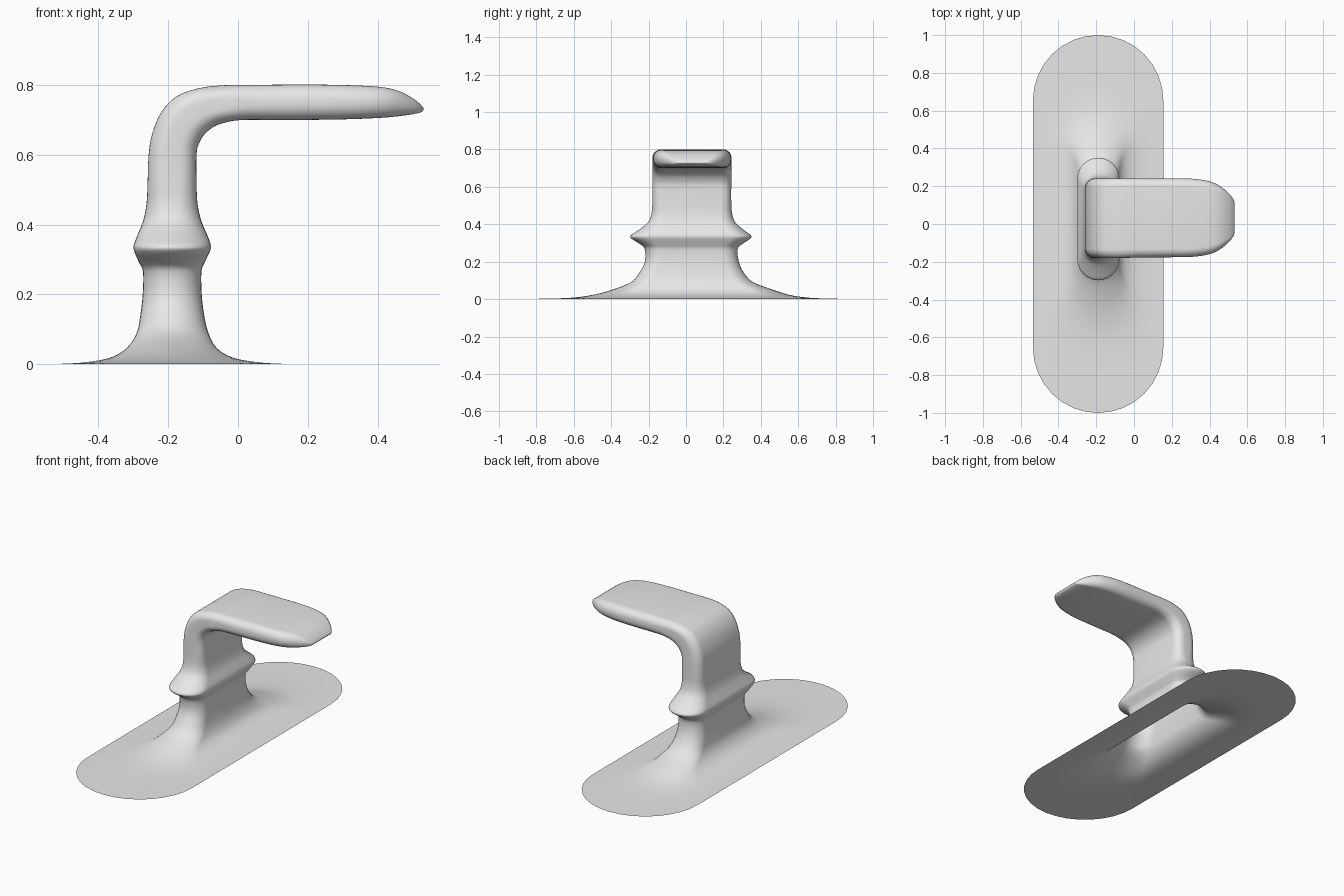
import bpy, bmesh, math
from mathutils import Vector

grey = bpy.data.materials.new("satin_grey")
grey.diffuse_color = (0.8, 0.8, 0.8, 1)

# Sections: left/top point (x, z), right/bottom point (x, z), y min, y max, corner radius
base_and_neck = [  # x min, x max, z, y min, y max, radius
    (-.535, .155, 0, -1, 1, .345), (-.45, .07, .004, -.68, .72, .26),
    (-.37, -.01, .017, -.53, .58, .18), (-.32, -.06, .045, -.41, .48, .13),
    (-.29, -.085, .09, -.295, .36, .1), (-.28, -.097, .14, -.25, .31, .09),
    (-.273, -.104, .2, -.22, .282, .082), (-.272, -.105, .265, -.22, .276, .08),
    (-.283, -.096, .29, -.24, .295, .09), (-.297, -.081, .322, -.29, .343, .107),
    (-.299, -.078, .34, -.295, .348, .11), (-.29, -.086, .365, -.26, .315, .1),
    (-.272, -.105, .41, -.203, .264, .075), (-.262, -.116, .46, -.184, .246, .06),
    (-.259, -.119, .52, -.18, .242, .05),
]
sections = [(x0, z, x1, z, y0, y1, r) for x0, x1, z, y0, y1, r in base_and_neck]
# Bend, grip and flattened tip
sections += [
    (-.256, .60, -.119, .60, -.18, .242, .05), (-.246, .66, -.112, .632, -.18, .242, .05),
    (-.221, .72, -.094, .661, -.18, .242, .05), (-.178, .766, -.062, .684, -.18, .242, .048),
    (-.115, .79, -.02, .696, -.18, .242, .046), (-.04, .799, .02, .7, -.178, .242, .045),
    (.05, .8, .08, .7, -.177, .242, .045), (.2, .801, .2, .7, -.176, .242, .045),
    (.32, .799, .32, .702, -.173, .239, .045), (.41, .794, .41, .706, -.157, .223, .042),
    (.465, .781, .465, .711, -.128, .194, .034), (.505, .759, .505, .717, -.093, .159, .02),
    (.525, .742, .525, .722, -.066, .132, .009), (.532, .733, .532, .728, -.05, .116, .002),
]

def blend(a, b, c, d, t):
    """Catmull-Rom blend between sections b and c."""
    return [0.5 * (2*q + (r-p)*t + (2*p-5*q+4*r-s)*t*t + (3*q-p-3*r+s)*t**3)
            for p, q, r, s in zip(a, b, c, d)]

def ring(x0, z0, x1, z1, y0, y1, r, n=8):
    """Rounded rectangle spanned by two points and a y range."""
    p, q = Vector((x0, 0, z0)), Vector((x1, 0, z1))
    mid, u = (p + q) / 2, (q - p).normalized()
    a, b = (q - p).length / 2, (y1 - y0) / 2
    r = min(r, a, b)
    pts = []
    for k, (sx, sy) in enumerate([(1, 1), (-1, 1), (-1, -1), (1, -1)]):
        for i in range(n + 1):
            ang = math.pi / 2 * (k + i / n)
            e = sx * (a - r + 1e-4) + r * math.cos(ang)
            f = sy * (b - r) + r * math.sin(ang)
            pt = mid + u * e
            pts.append((pt.x, (y0 + y1) / 2 + f, max(pt.z, 0)))
    return pts

steps = 3
dense = []
for i in range(len(sections) - 1):
    a, b = sections[max(i - 1, 0)], sections[i]
    c, d = sections[i + 1], sections[min(i + 2, len(sections) - 1)]
    dense += [blend(a, b, c, d, s / steps) for s in range(steps)]
dense.append(sections[-1])

# Skin the sections; the base plate stays open underneath
bm = bmesh.new()
rings = [[bm.verts.new(p) for p in ring(*s)] for s in dense]
for lo, hi in zip(rings, rings[1:]):
    for i in range(len(lo)):
        j = (i + 1) % len(lo)
        bm.faces.new((lo[i], lo[j], hi[j], hi[i]))
bm.faces.new(rings[-1])
for f in bm.faces:
    f.smooth = True
mesh = bpy.data.meshes.new("lever_handle")
bm.to_mesh(mesh)
bm.free()
mesh.materials.append(grey)
obj = bpy.data.objects.new("lever_handle", mesh)
bpy.context.collection.objects.link(obj)
